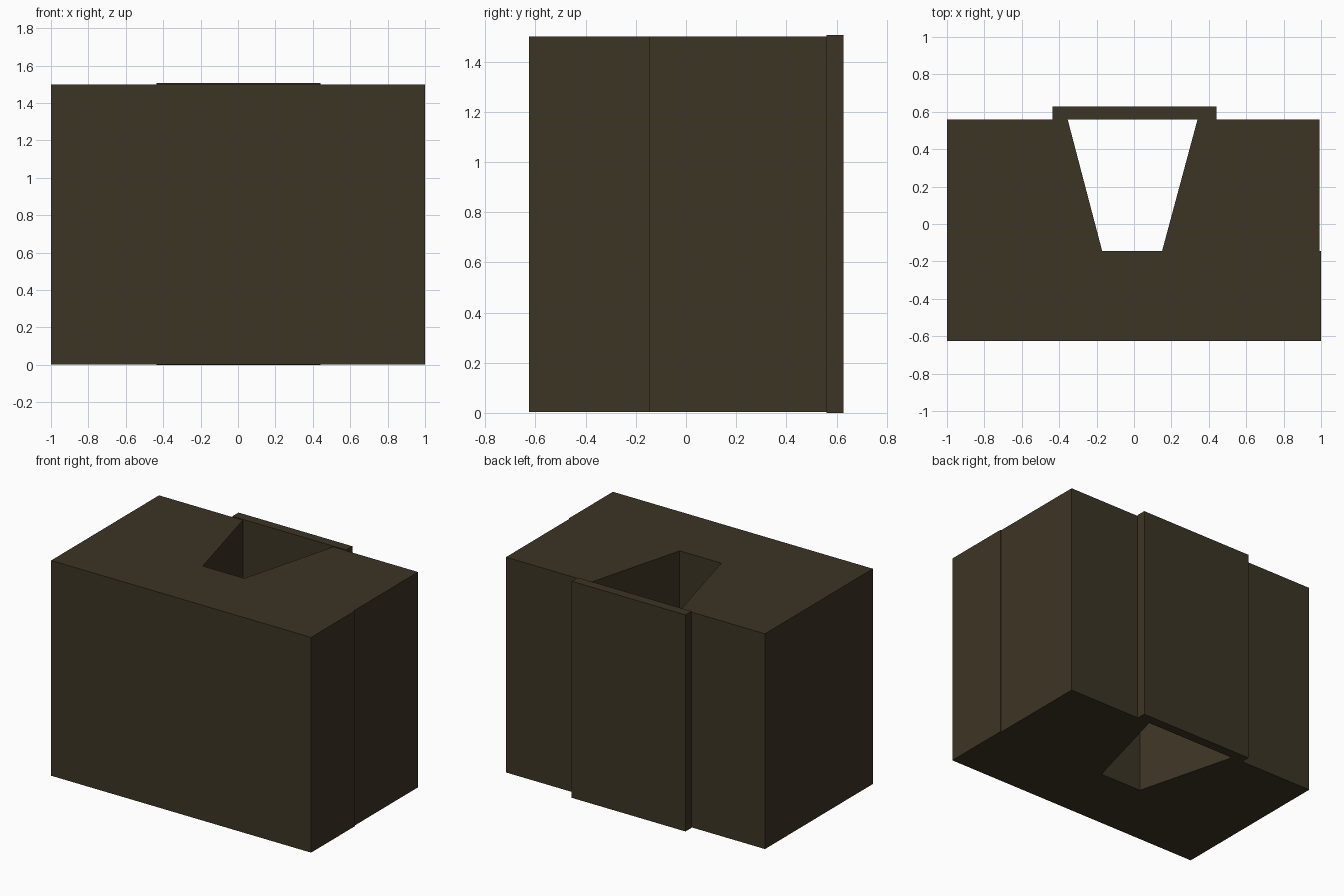
import bpy, bmesh

if "Cube" in bpy.data.objects:
    bpy.data.objects.remove(bpy.data.objects["Cube"])

mat = bpy.data.materials.new("dark olive brown")
mat.diffuse_color = (0.046, 0.035, 0.018, 1)
mat.use_nodes = True
mat.node_tree.nodes["Principled BSDF"].inputs["Base Color"].default_value = mat.diffuse_color


def prism(name, outline, z0, z1):
    """Extrude a counter-clockwise xy outline from z0 to z1."""
    bm = bmesh.new()
    base = bm.faces.new([bm.verts.new((x, y, z0)) for x, y in outline])
    ext = bmesh.ops.extrude_face_region(bm, geom=[base], use_keep_orig=True)
    verts = [v for v in ext["geom"] if isinstance(v, bmesh.types.BMVert)]
    bmesh.ops.translate(bm, verts=verts, vec=(0, 0, z1 - z0))
    bmesh.ops.recalc_face_normals(bm, faces=bm.faces)
    mesh = bpy.data.meshes.new(name)
    bm.to_mesh(mesh)
    bm.free()
    mesh.materials.append(mat)
    obj = bpy.data.objects.new(name, mesh)
    bpy.context.collection.objects.link(obj)
    return obj


# block with a tapered slot open at the back, and a tiny step on the right side
prism("slotted_block", [
    (-1, -0.625), (1, -0.625), (1, -0.145), (0.993, -0.145), (0.993, 0.56),
    (0.34, 0.56), (0.15, -0.145), (-0.17, -0.145), (-0.355, 0.56), (-1, 0.56),
], 0.003, 1.5)

# cover plate closing the slot at the back
prism("back_plate", [
    (-0.435, 0.56), (0.44, 0.56), (0.44, 0.627), (-0.435, 0.627),
], 0, 1.506)
